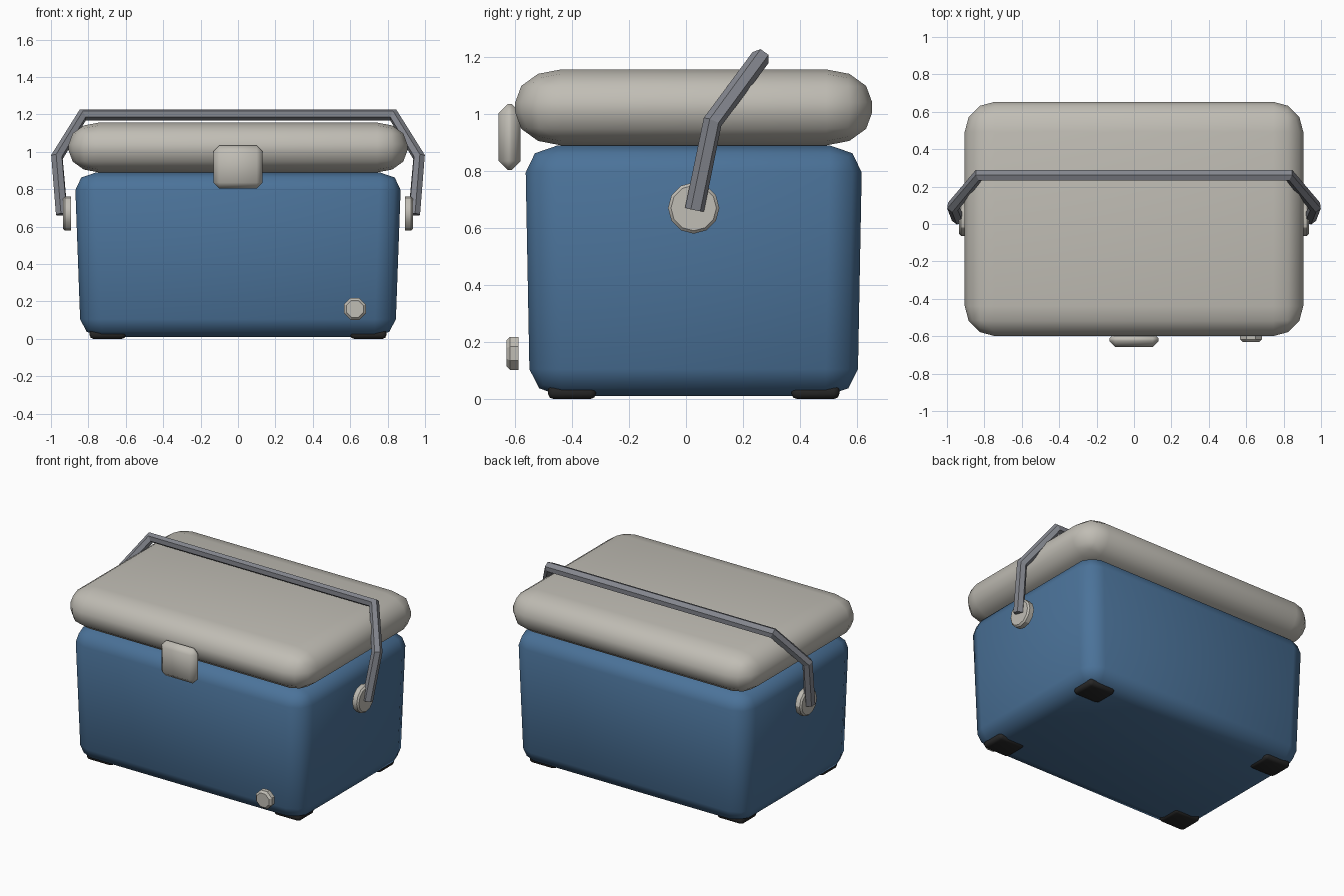
import bpy, bmesh, math
from mathutils import Matrix, Vector

if "Cube" in bpy.data.objects:
    bpy.data.objects.remove(bpy.data.objects["Cube"])

YC = 0.027  # the box sits slightly behind the origin because of the front latch


def material(name, rgb):
    m = bpy.data.materials.new(name)
    m.diffuse_color = (*rgb, 1)
    m.use_nodes = True
    m.node_tree.nodes["Principled BSDF"].inputs["Base Color"].default_value = m.diffuse_color
    return m


BLUE = material("blue_shell", (0.07, 0.17, 0.32))
CREAM = material("warm_grey", (0.53, 0.51, 0.46))
STEEL = material("handle_grey", (0.23, 0.24, 0.27))
RUBBER = material("dark_rubber", (0.02, 0.02, 0.02))


def finish(name, bm, mat, angle):
    bmesh.ops.recalc_face_normals(bm, faces=bm.faces)
    mesh = bpy.data.meshes.new(name)
    bm.to_mesh(mesh)
    bm.free()
    mesh.materials.append(mat)
    ob = bpy.data.objects.new(name, mesh)
    bpy.context.collection.objects.link(ob)
    bpy.ops.object.select_all(action='DESELECT')
    ob.select_set(True)
    bpy.context.view_layer.objects.active = ob
    bpy.ops.object.shade_smooth_by_angle(angle=math.radians(angle))
    return ob


def rounded_box(name, lo, hi, mat, r, rz, segs, angle=60, taper=(1, 1)):
    """Bevelled box; r is the sideways radius, rz the upright one, taper shrinks the bottom."""
    lo, hi = Vector(lo), Vector(hi)
    size, mid = hi - lo, (lo + hi) / 2
    squash = rz / r
    bm = bmesh.new()
    bmesh.ops.create_cube(bm, size=1)
    bmesh.ops.scale(bm, vec=(size.x, size.y, size.z / squash), verts=bm.verts)
    bmesh.ops.bevel(bm, geom=bm.edges[:], offset=r, segments=segs, profile=0.5,
                    affect='EDGES', clamp_overlap=True)
    for v in bm.verts:
        v.co.z *= squash
        t = v.co.z / size.z + 0.5
        v.co.x *= taper[0] + (1 - taper[0]) * t
        v.co.y *= taper[1] + (1 - taper[1]) * t
        v.co += mid
    return finish(name, bm, mat, angle)


def disc(name, centre, axis, r_back, r_front, depth, sides, turn, mat):
    """Flat round cap whose narrower face points along axis."""
    bm = bmesh.new()
    bmesh.ops.create_cone(bm, cap_ends=True, segments=sides, radius1=r_back,
                          radius2=r_back, depth=depth)
    rim = [e for e in bm.edges if all(v.co.z > 0 for v in e.verts)]
    bmesh.ops.bevel(bm, geom=rim, offset=r_back - r_front, segments=1, affect='EDGES')
    rot = Vector(axis).to_track_quat('Z', 'Y').to_matrix().to_4x4()
    bm.transform(Matrix.Translation(centre) @ rot @ Matrix.Rotation(turn, 4, 'Z'))
    return finish(name, bm, mat, 30)


# Tapered tub and overhanging lid
rounded_box("body", (-0.873, YC - 0.591, 0.01), (0.873, YC + 0.591, 0.89), BLUE,
            0.115, 0.095, 2, taper=(0.963, 0.972))
rounded_box("lid", (-0.905, YC - 0.626, 0.89), (0.905, YC + 0.626, 1.156), CREAM,
            0.16, 0.115, 3)

# Front latch and drain plug
rounded_box("latch", (-0.132, -0.657, 0.803), (0.132, -0.58, 1.035), CREAM,
            0.032, 0.032, 1, angle=50)
disc("drain_plug", (0.625, -0.609, 0.16), (0, -1, 0), 0.063, 0.05, 0.042, 8,
     math.pi / 8, CREAM)

# Four rubber feet
for sx, side in ((-1, "left"), (1, "right")):
    for sy, end in ((-1, "front"), (1, "back")):
        x, y = sx * 0.697, YC + sy * 0.427
        rounded_box(f"foot_{end}_{side}", (x - 0.096, y - 0.084, 0),
                    (x + 0.096, y + 0.084, 0.05), RUBBER, 0.02, 0.018, 2)

# Handle pivots
for sx, side in ((-1, "left"), (1, "right")):
    disc(f"handle_pivot_{side}", (sx * 0.915, YC, 0.67), (sx, 0, 0), 0.09, 0.08,
         0.042, 12, 0, CREAM)

# Carrying handle: six-sided bar swept through bent arms, leaning back
arm = [(0.942, 0.03, 0.665), (0.968, 0.093, 0.972), (0.83, 0.261, 1.197)]
path = arm + [(-x, y, z) for x, y, z in reversed(arm)]
curve = bpy.data.curves.new("handle", 'CURVE')
curve.dimensions = '3D'
curve.bevel_depth = 0.034
curve.bevel_resolution = 1
curve.use_fill_caps = True
spline = curve.splines.new('POLY')
spline.points.add(len(path) - 1)
for p, co in zip(spline.points, path):
    p.co = (*co, 1)
spline.use_smooth = False
curve.materials.append(STEEL)
handle = bpy.data.objects.new("handle", curve)
bpy.context.collection.objects.link(handle)
